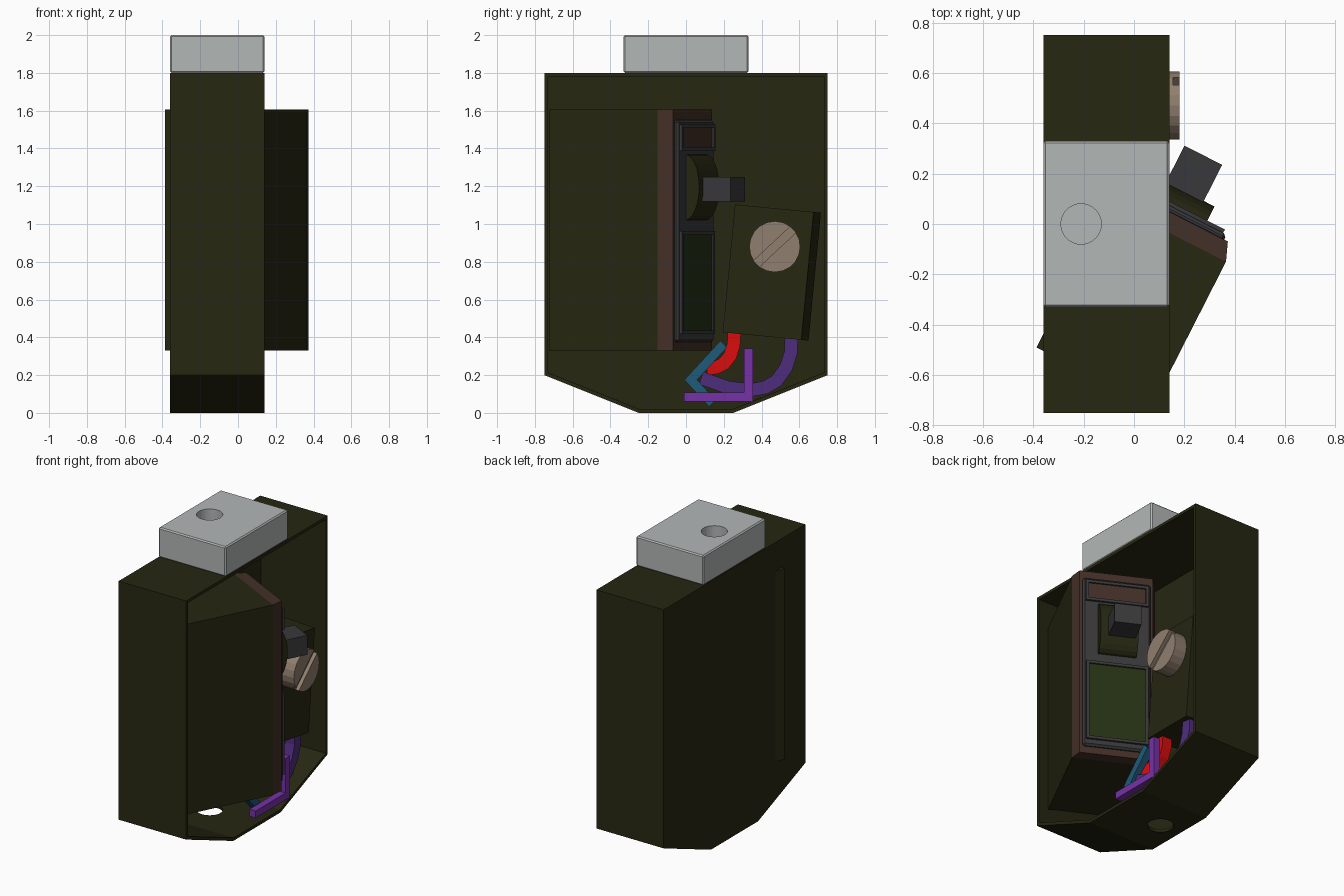
import bpy, bmesh, math
from mathutils import Matrix, Vector

if "Cube" in bpy.data.objects:
    bpy.data.objects.remove(bpy.data.objects["Cube"])


def mat(name, r, g, b):
    m = bpy.data.materials.new(name)
    m.diffuse_color = (r, g, b, 1)
    m.use_nodes = True
    m.node_tree.nodes["Principled BSDF"].inputs["Base Color"].default_value = m.diffuse_color
    return m


OLIVE = mat("dark olive", .020, .020, .006)
GREY = mat("light grey", .45, .475, .47)
BROWN = mat("dark brown", .055, .029, .020)
CHAR = mat("charcoal", .040, .040, .043)
GREEN = mat("screen green", .018, .031, .007)
TAN = mat("tan", .28, .21, .155)
RED = mat("red", .68, .004, .004)
VIOLET = mat("deep violet", .075, .027, .20)
PURPLE = mat("bright purple", .18, .032, .39)
TEAL = mat("teal", .014, .10, .19)
I = Matrix.Identity(4)


def finish(name, bm, material, M=I):
    bmesh.ops.transform(bm, matrix=M, verts=bm.verts)
    bmesh.ops.recalc_face_normals(bm, faces=bm.faces)
    me = bpy.data.meshes.new(name)
    bm.to_mesh(me)
    bm.free()
    me.materials.append(material)
    ob = bpy.data.objects.new(name, me)
    bpy.context.collection.objects.link(ob)
    return ob


def prism(name, ring, vec, material, M=I):
    bm = bmesh.new()
    f = bm.faces.new([bm.verts.new(p) for p in ring])
    ext = bmesh.ops.extrude_face_region(bm, geom=[f], use_keep_orig=True)
    vs = [g for g in ext["geom"] if isinstance(g, bmesh.types.BMVert)]
    bmesh.ops.translate(bm, vec=vec, verts=vs)
    return finish(name, bm, material, M)


def box(name, lo, hi, material, M=I, bevel=0):
    (a, b, c), (d, e, f) = lo, hi
    ob = prism(name, [(a, b, c), (d, b, c), (d, e, c), (a, e, c)], (0, 0, f - c), material, M)
    if bevel:
        m = ob.modifiers.new("bevel", "BEVEL")
        m.width, m.segments = bevel, 1
    return ob


def cylinder(name, r, depth, sides, material, M):
    bm = bmesh.new()
    bmesh.ops.create_cone(bm, cap_ends=True, segments=sides, radius1=r, radius2=r, depth=depth)
    return finish(name, bm, material, M)


def cut(ob, cutter):
    cutter.hide_render = True
    cutter.hide_viewport = True
    m = ob.modifiers.new("cut", "BOOLEAN")
    m.operation, m.object, m.solver = "DIFFERENCE", cutter, "EXACT"


def wire(name, path, w, material):
    """Square-section strip along (x, y, z) points, mitred in the yz plane."""
    pts = [Vector(p) for p in path]
    dirs = [(b - a).yz.normalized() for a, b in zip(pts, pts[1:])]
    bm = bmesh.new()
    rings = []
    for i, p in enumerate(pts):
        d0, d1 = dirs[max(i - 1, 0)], dirs[min(i, len(dirs) - 1)]
        n = Vector((-(d0.y + d1.y), d0.x + d1.x)).normalized()
        n *= w / 2 / max(.4, n.dot(Vector((-d0.y, d0.x))))
        rings.append([bm.verts.new((p.x + sx * w / 2, p.y + s * n.x, p.z + s * n.y))
                      for sx, s in ((-1, -1), (1, -1), (1, 1), (-1, 1))])
    for a, b in zip(rings, rings[1:]):
        for k in range(4):
            j = (k + 1) % 4
            bm.faces.new((a[k], a[j], b[j], b[k]))
    bm.faces.new(rings[0])
    bm.faces.new(rings[-1])
    return finish(name, bm, material)


# Housing: thin shell, open on the +x side, with a hole in the floor
profile = [(-.75, .2), (-.25, 0), (.25, 0), (.75, .2), (.75, 1.8), (-.75, 1.8)]
shell = prism("housing_shell", [(-.36, y, z) for y, z in profile], (.5, 0, 0), OLIVE)
bm = bmesh.new()
bm.from_mesh(shell.data)
bmesh.ops.delete(bm, geom=[f for f in bm.faces if f.normal.x > .9], context="FACES_ONLY")
bm.to_mesh(shell.data)
bm.free()
s = shell.modifiers.new("walls", "SOLIDIFY")
s.thickness, s.offset, s.use_even_offset = .02, -1, True
cut(shell, cylinder("floor_hole_cutter", .08, .2, 32, OLIVE, Matrix.Translation((-.21, 0, 0))))

# Top mounting block with a round hole
block = box("mount_block", (-.36, -.33, 1.8), (.14, .33, 2), GREY, bevel=.008)
cut(block, cylinder("mount_hole_cutter", .08, .396, 32, GREY, Matrix.Translation((-.21, 0, 2))))

# Swung-out switch unit: local x across its face, local y out of its face
D = Matrix.Translation((-.1575, -.6075, 0)) @ Matrix.Rotation(math.radians(-27), 4, "Z")
box("unit_body", (-.258, 0, .33), (.258, .645, 1.605), OLIVE, D)
prism("unit_bezel", [(-.258, .645, .33), (.258, .645, .33), (.228, .72, .33), (-.228, .72, .33)],
      (0, 0, 1.275), BROWN, D)
box("face_plate", (-.212, .71, .375), (.212, .742, 1.55), CHAR, D, bevel=.012)


def framed_panel(name, half, z0, z1, material):
    t, a, b = .018, .735, .757
    box(name, (-half, a, z0), (half, .746, z1), material, D)
    for sx in (-1, 1):
        x0, x1 = sorted((sx * half, sx * (half + t)))
        box(name + "_side_trim", (x0, a, z0 - t), (x1, b, z1 + t), CHAR, D)
    for n, z in (("bottom", z0 - t), ("top", z1)):
        box(name + "_" + n + "_trim", (-half, a, z), (half, b, z + t), CHAR, D)


framed_panel("screen", .175, .435, .945, GREEN)
framed_panel("label_panel", .178, 1.405, 1.51, BROWN)

# Curved switch drum and its lever
arc = [(-.118, .735 + .085 * math.sin(math.pi * i / 12), 1.195 - .175 * math.cos(math.pi * i / 12))
       for i in range(13)]
prism("switch_drum", arc, (.236, 0, 0), OLIVE, D)
box("switch_lever", (-.098, .75, 1.12), (.07, .981, 1.25), CHAR, D)

# Tilted inner box with a slotted screw
T = (Matrix.Translation((.075, .435, .745)) @ Matrix.Rotation(math.radians(-5.5), 4, "X")
     @ Matrix.Rotation(math.radians(-6), 4, "Z"))
box("inner_box", (-.37, -.21, -.34), (0, .21, .34), OLIVE, T)
K = Matrix.Translation((.12, .47, .88))
screw = cylinder("slotted_screw", .135, .12, 20, TAN, K @ Matrix.Rotation(math.pi / 2, 4, "Y"))
cut(screw, box("screw_slot_cutter", (.035, -.2, -.022), (.1, .2, .022), TAN,
               K @ Matrix.Rotation(math.radians(43), 4, "X")))

# Wires
wire("red_wire", [(-.02, .258, .46), (-.02, .252, .36), (-.015, .235, .305), (-.01, .20, .26),
                  (-.005, .16, .24), (0, .11, .235)], .07, RED)
wire("violet_wire", [(.02, .56, .44), (.02, .555, .32), (.02, .53, .24), (.02, .48, .17),
                     (.02, .42, .135), (.02, .34, .12), (.02, .22, .135), (.02, .08, .185)],
     .07, VIOLET)
wire("teal_wire", [(.05, .20, .365), (.05, .025, .175), (.05, .14, .05)], .05, TEAL)
wire("purple_wire", [(.115, -.01, .085), (.115, .33, .085), (.115, .33, .34)], .047, PURPLE)
